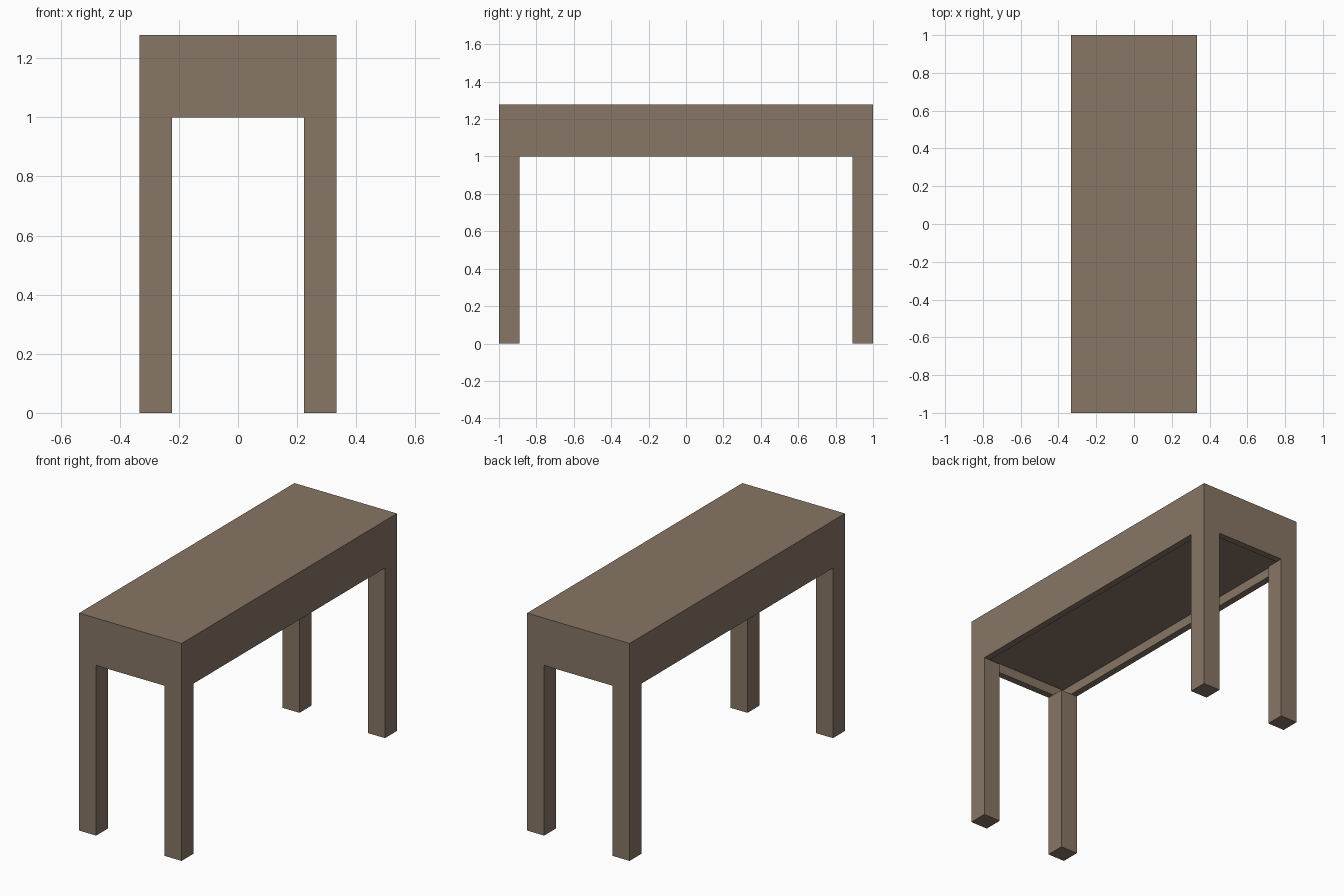
import bpy
import bmesh
from mathutils import Matrix, Vector

WIDTH, LENGTH, HEIGHT = 0.667, 2.0, 1.278
LEG, LEG_HEIGHT = 0.111, 1.0
RIM = 0.056  # width and depth of the rim under the top

cube = bpy.data.objects.get("Cube")
if cube:
    bpy.data.objects.remove(cube, do_unlink=True)

# One flat wood colour
wood = bpy.data.materials.new("grey_brown_wood")
colour = (0.242, 0.181, 0.133, 1)
wood.diffuse_color = colour
wood.use_nodes = True
shader = wood.node_tree.nodes["Principled BSDF"]
shader.inputs["Base Color"].default_value = colour
shader.inputs["Roughness"].default_value = 0.8


def box(name, centre, size, recess=0):
    """Box with an optional recess in its underside."""
    bm = bmesh.new()
    bmesh.ops.create_cube(bm, size=1, matrix=Matrix.LocRotScale(
        Vector(centre), None, Vector(size)))
    if recess:
        bm.normal_update()
        bottom = min(bm.faces, key=lambda f: f.calc_center_median().z)
        bmesh.ops.inset_region(bm, faces=[bottom], thickness=recess)
        # A second zero-width inset forms the walls of the recess
        bmesh.ops.inset_region(bm, faces=[bottom], thickness=0)
        for v in bottom.verts:
            v.co.z += recess
    mesh = bpy.data.meshes.new(name)
    bm.to_mesh(mesh)
    bm.free()
    mesh.materials.append(wood)
    obj = bpy.data.objects.new(name, mesh)
    bpy.context.collection.objects.link(obj)
    return obj


# Deep table top, hollowed slightly underneath
box("table_top", (0, 0, (HEIGHT + LEG_HEIGHT) / 2),
    (WIDTH, LENGTH, HEIGHT - LEG_HEIGHT), RIM)

# Square legs flush with the corners
for side, sx in (("left", 1), ("right", -1)):
    for end, sy in (("front", -1), ("back", 1)):
        box(f"{end}_{side}_leg",
            (sx * (WIDTH - LEG) / 2, sy * (LENGTH - LEG) / 2, LEG_HEIGHT / 2),
            (LEG, LEG, LEG_HEIGHT))
